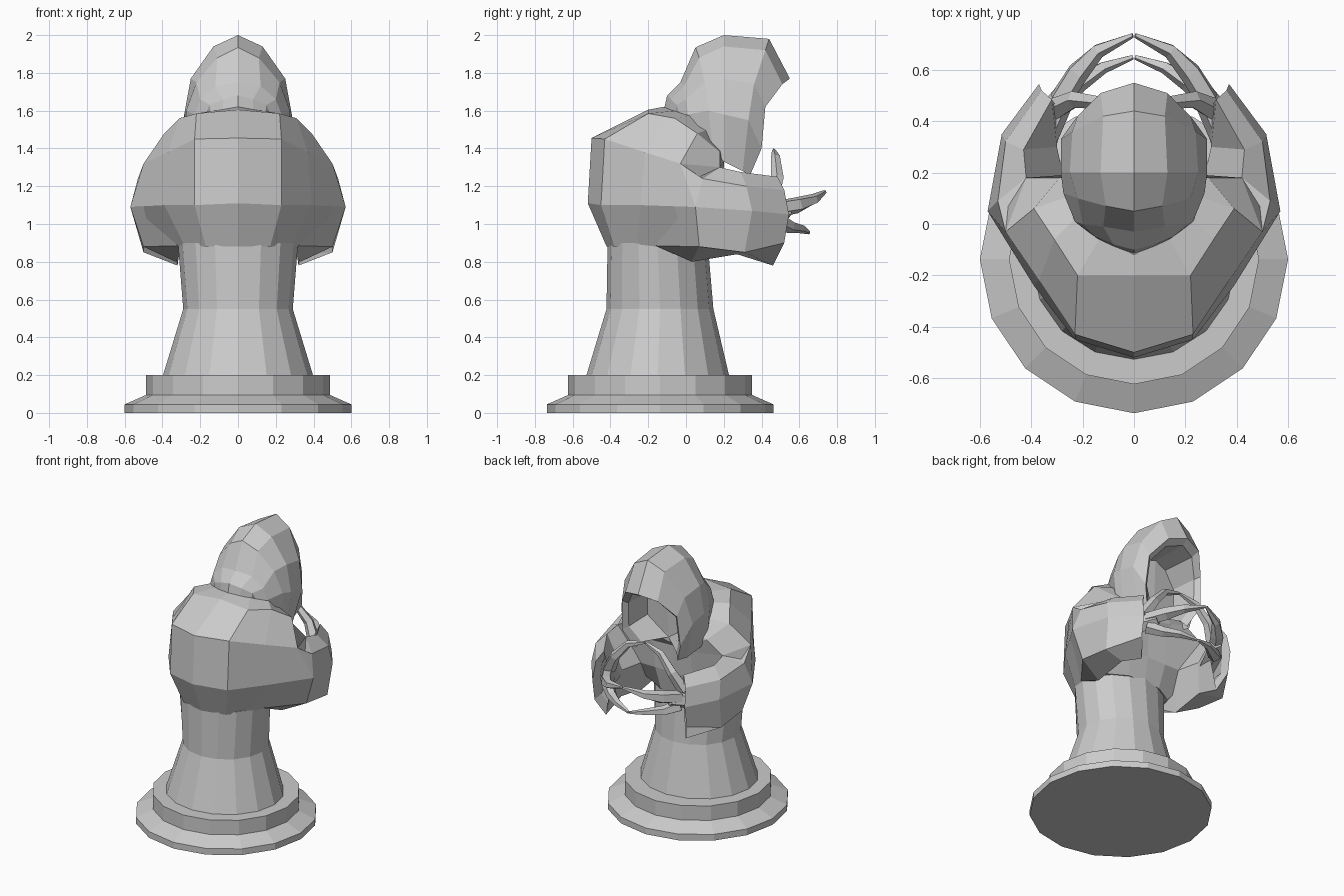
import bpy, bmesh, math
from mathutils import Vector

AXIS_Y = -0.137


def finish(name, bm, mirror=True):
    bmesh.ops.recalc_face_normals(bm, faces=bm.faces)
    me = bpy.data.meshes.new(name)
    bm.to_mesh(me)
    bm.free()
    ob = bpy.data.objects.new(name, me)
    bpy.context.collection.objects.link(ob)
    if mirror:
        m = ob.modifiers.new("mirror", 'MIRROR')
        m.merge_threshold = 0.002
    return ob


def loft(name, rings, closed=False, cap_start=False, cap_end=False, mirror=True):
    """Skin a list of equal-length point rows."""
    bm = bmesh.new()
    rows = [[bm.verts.new(p) for p in r] for r in rings]
    n = len(rows[0])
    for a, b in zip(rows, rows[1:]):
        for i in range(n if closed else n - 1):
            j = (i + 1) % n
            bm.faces.new((a[i], a[j], b[j], b[i]))
    if cap_start:
        bm.faces.new(rows[0][::-1])
    if cap_end:
        bm.faces.new(rows[-1])
    return finish(name, bm, mirror)


def oval_stack(name, profile, sides=16):
    """Stack of ovals given as (x radius, y radius, y centre, z)."""
    rings = [[(rx * math.cos(2 * math.pi * i / sides),
               cy + ry * math.sin(2 * math.pi * i / sides), z)
              for i in range(sides)] for rx, ry, cy, z in profile]
    return loft(name, rings, True, True, True, mirror=False)


def finger(name, pts, radii, sides=5):
    pts = [Vector(p) for p in pts]
    rings = []
    for i, p in enumerate(pts):
        d = (pts[min(i + 1, len(pts) - 1)] - pts[max(i - 1, 0)]).normalized()
        u = d.cross(Vector((0, 0.6, 0.8))).normalized()
        v = d.cross(u)
        rings.append([p + radii[i] * (u * math.cos(t) + v * math.sin(t))
                      for t in (2 * math.pi * k / sides for k in range(sides))])
    return loft(name, rings, True, True, True)


# round stepped base and robe skirt
oval_stack("base", [(r, r, AXIS_Y, z) for r, z in
                    [(0.6, 0), (0.6, 0.045), (0.487, 0.095), (0.487, 0.2)]])
oval_stack("robe_skirt", [(.4, .38, -.15, .19), (.29, .283, -.138, .55), (.318, .265, -.15, .9)])

# cloaked torso: half rings from back centre round to front centre
loft("torso", [
    [(0, -.42, .88), (.17, -.38, .88), (.28, -.26, .88), (.32, -.14, .88), (.27, .02, .88), (.13, .1, .88), (0, .11, .88)],
    [(0, -.52, 1.11), (.23, -.45, 1.1), (.39, -.24, 1.1), (.57, .05, 1.09), (.4, .14, 1.05), (.15, .14, 1.05), (0, .14, 1.05)],
    [(0, -.5, 1.455), (.23, -.43, 1.45), (.37, -.22, 1.38), (.5, -.03, 1.32), (.42, .18, 1.3), (.15, .16, 1.25), (0, .15, 1.25)],
    [(0, -.2, 1.605), (.22, -.2, 1.585), (.31, -.06, 1.56), (.39, .06, 1.48), (.29, .18, 1.38), (.15, .2, 1.33), (0, .2, 1.3)],
    [(0, -.12, 1.62), (.13, -.05, 1.6), (.2, .05, 1.58), (.22, .12, 1.5), (.19, .17, 1.42), (.1, .2, 1.38), (0, .2, 1.36)],
], cap_start=True, cap_end=True)

# wide sleeves: elbow, upper arm, middle, cuff, then the hollow inside
loft("sleeve", [
    [(.36, .0, 1.28), (.5, -.03, 1.32), (.5, -.06, 1.09), (.32, -.16, .885), (.27, -.14, .89), (.24, -.05, 1.05)],
    [(.42, .18, 1.3), (.53, .09, 1.24), (.57, .05, 1.09), (.5, .07, .88), (.33, .03, .8), (.26, .12, 1.05)],
    [(.43, .29, 1.275), (.5, .32, 1.2), (.515, .35, 1.07), (.5, .31, .85), (.33, .27, .84), (.3, .3, 1.05)],
    [(.32, .485, 1.25), (.36, .52, 1.18), (.37, .545, 1.05), (.37, .52, .9), (.32, .46, .78), (.29, .44, 1.0)],
    [(.33, .44, 1.2), (.35, .46, 1.15), (.36, .47, 1.05), (.36, .46, .92), (.33, .42, .85), (.31, .42, 1.0)],
    [(.4, .25, 1.17), (.43, .26, 1.13), (.44, .27, 1.05), (.43, .26, .95), (.37, .25, .91), (.34, .27, 1.02)],
], closed=True, cap_start=True, cap_end=True)

# hood: half arches from nape to rim, then the hollow inside
loft("hood", [
    [(0, -.12, 1.59), (.08, -.09, 1.57), (.14, -.06, 1.55), (.12, -.03, 1.5), (0, .0, 1.5)],
    [(0, -.1, 1.68), (.08, -.08, 1.66), (.15, -.05, 1.63), (.18, -.03, 1.57), (.16, .0, 1.48)],
    [(0, -.03, 1.75), (.12, -.01, 1.73), (.2, .0, 1.66), (.23, .01, 1.58), (.22, .06, 1.45)],
    [(0, .05, 1.935), (.11, .07, 1.88), (.22, .1, 1.75), (.275, .12, 1.6), (.27, .14, 1.4)],
    [(0, .2, 2.0), (.13, .2, 1.94), (.25, .2, 1.77), (.285, .2, 1.58), (.26, .2, 1.33)],
    [(0, .44, 1.98), (.12, .42, 1.92), (.24, .36, 1.74), (.285, .33, 1.55), (.22, .3, 1.28)],
    [(0, .55, 1.77), (.13, .51, 1.74), (.22, .42, 1.62), (.235, .4, 1.4), (.17, .34, 1.26)],
    [(0, .5, 1.74), (.11, .46, 1.71), (.19, .39, 1.6), (.2, .37, 1.42), (.14, .31, 1.3)],
    [(0, .22, 1.75), (.1, .2, 1.72), (.17, .2, 1.6), (.17, .2, 1.45), (0, .2, 1.33)],
], cap_start=True, cap_end=True)

# bony hands whose fingertips almost meet in the middle
finger("hand", [(.37, .3, 1.03), (.31, .44, 1.05), (.25, .54, 1.07)], [.06, .06, .04])
finger("thumb", [(.3, .45, 1.12), (.23, .485, 1.24), (.13, .475, 1.35), (.005, .465, 1.39)], [.045, .035, .025, .01])
finger("upper_finger", [(.29, .48, 1.08), (.22, .59, 1.1), (.14, .675, 1.13), (.005, .735, 1.17)], [.045, .045, .03, .01])
finger("lower_finger", [(.29, .48, 1.02), (.21, .55, .985), (.12, .61, .975), (.005, .65, .955)], [.045, .035, .025, .01])
